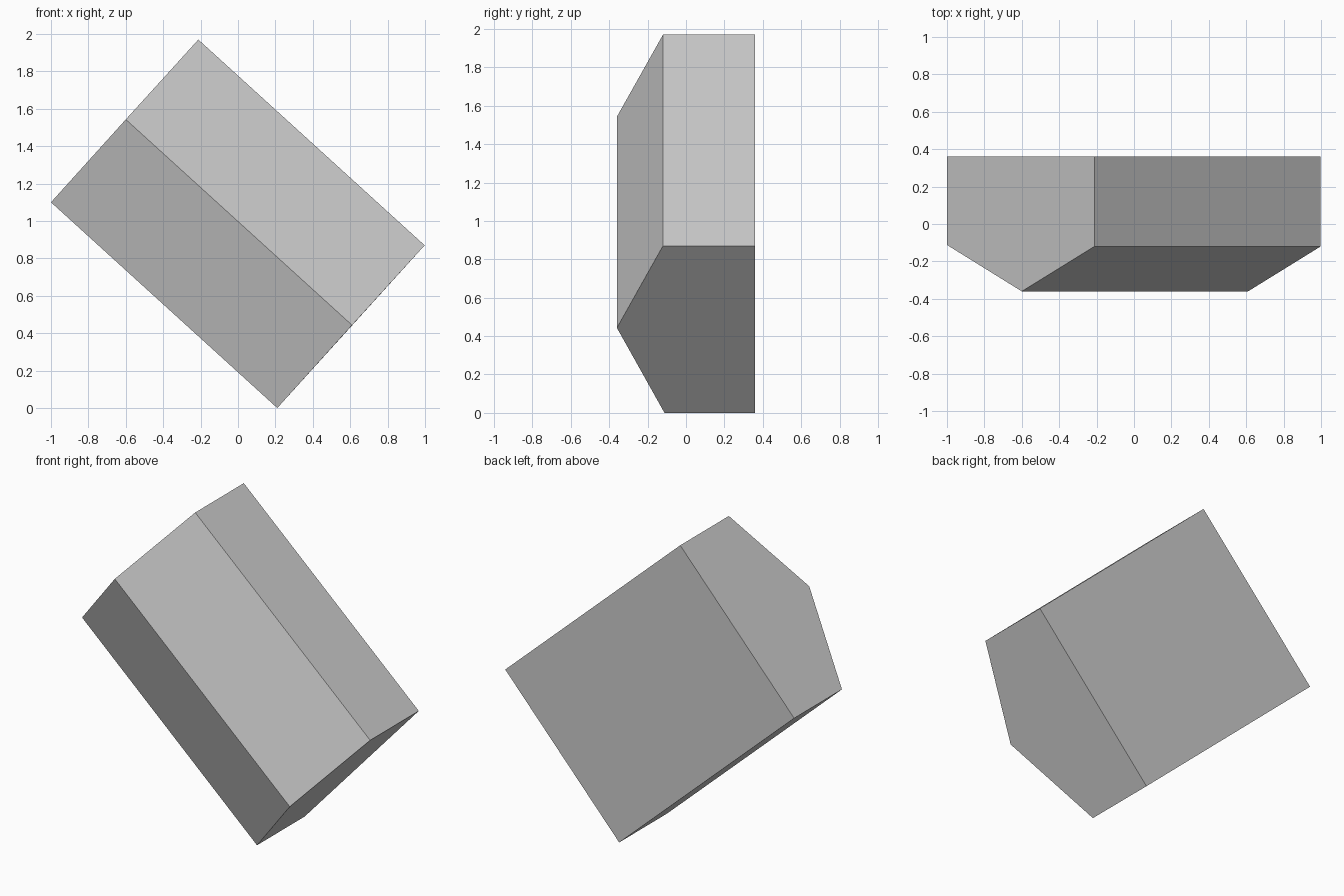
import bpy, bmesh
from mathutils import Vector

if "Cube" in bpy.data.objects:
    bpy.data.objects.remove(bpy.data.objects["Cube"])

# five-sided end profile of the upper-left end (x, y, z), then swept along the tilted length
profile = [(-1.0, 0.36, 1.10), (-1.0, -0.112, 1.10), (-0.6, -0.36, 1.543),
           (-0.212, -0.12, 1.97), (-0.212, 0.36, 1.97)]
sweep = Vector((1.21, 0, -1.10))

bm = bmesh.new()
end = bm.faces.new([bm.verts.new(p) for p in profile])
res = bmesh.ops.extrude_face_region(bm, geom=[end], use_keep_orig=True)
bmesh.ops.translate(bm, vec=sweep,
                    verts=[g for g in res["geom"] if isinstance(g, bmesh.types.BMVert)])
bmesh.ops.recalc_face_normals(bm, faces=bm.faces)

# tilted ridged block
mesh = bpy.data.meshes.new("ridged_block")
bm.to_mesh(mesh)
bm.free()
bpy.context.collection.objects.link(bpy.data.objects.new("ridged_block", mesh))
